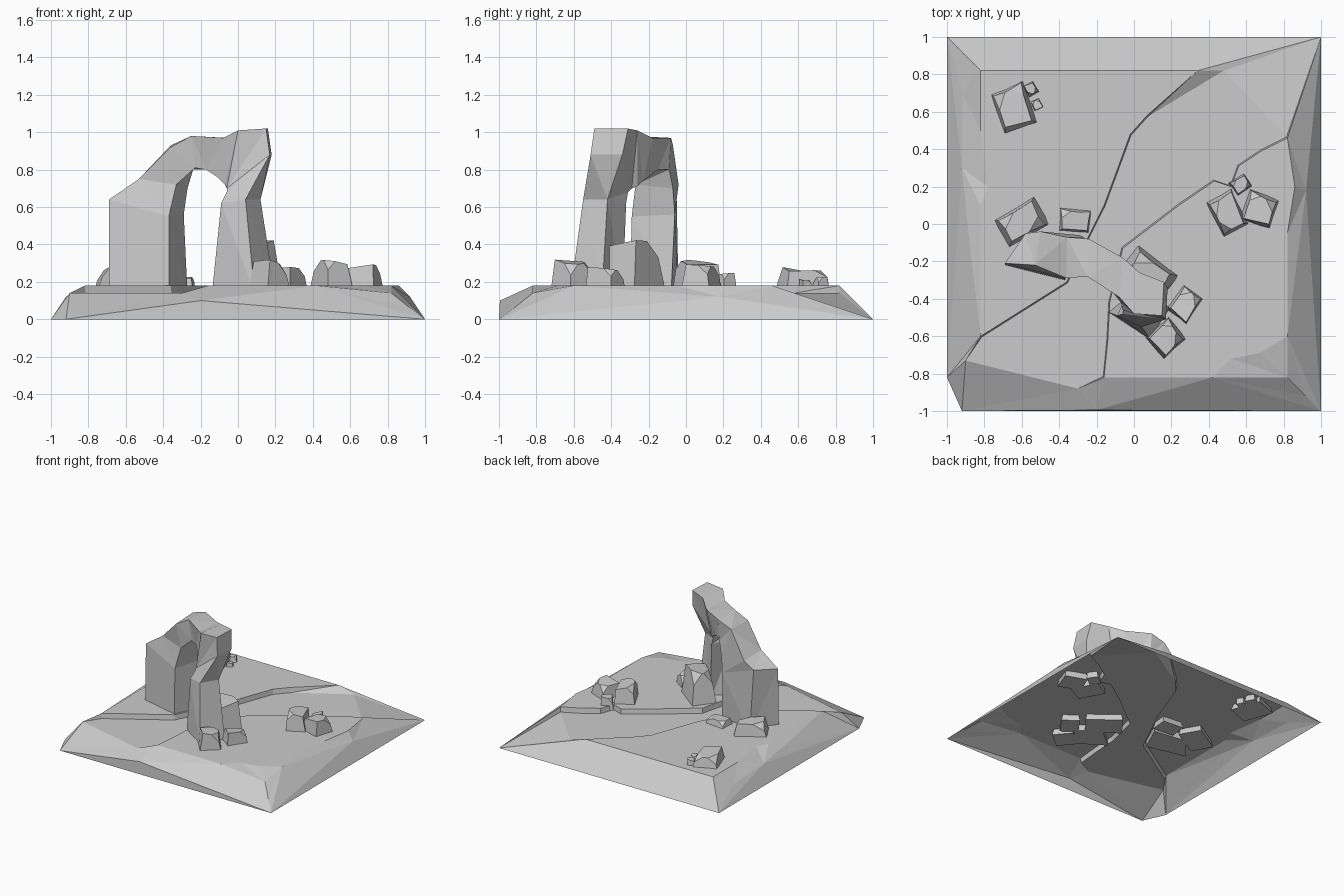
import bpy, bmesh, math, random
from mathutils import Vector, Matrix
from mathutils.geometry import delaunay_2d_cdt

default_cube = bpy.data.objects.get("Cube")
if default_cube:
    bpy.data.objects.remove(default_cube, do_unlink=True)

random.seed(4)
PLATEAU, PATH, BURIED = .18, .14, .13

# One stone colour for everything
stone = bpy.data.materials.new("grey_stone")
stone.use_nodes = True
stone_colour = (.6, .6, .6, 1)
stone.diffuse_color = stone_colour
stone.node_tree.nodes["Principled BSDF"].inputs["Base Color"].default_value = stone_colour


def finish(name, bm):
    """Turn a bmesh into a flat shaded stone object."""
    bmesh.ops.recalc_face_normals(bm, faces=bm.faces)
    mesh = bpy.data.meshes.new(name)
    bm.to_mesh(mesh)
    bm.free()
    mesh.materials.append(stone)
    obj = bpy.data.objects.new(name, mesh)
    bpy.context.collection.objects.link(obj)
    return obj


# Ground: break lines joined into a triangulated relief
points, breaks = [], []


def break_line(plan, height, closed=False):
    """Add a line of ground points; a point may carry its own height."""
    start = len(points)
    for p in plan:
        points.append(Vector((p[0], p[1], p[2] if len(p) > 2 else height)))
    breaks.extend((i, i + 1) for i in range(start, len(points) - 1))
    if closed:
        breaks.append((len(points) - 1, start))


def shifted(plan, dx, dy):
    return [(p[0] + dx, p[1] + dy) for p in plan]


break_line([(-1, -.82), (-.92, -1), (1, -1), (1, 1), (-1, 1)], 0, closed=True)

# Banks on both sides of the sunken path
left_bank = [(-.82, -.6), (-.36, -.31), (-.25, -.08), (-.16, .1),
             (-.02, .48), (.07, .58), (.34, .82)]
right_bank = [(.82, .46), (.68, .39), (.56, .31), (.52, .2), (.43, .23),
              (.24, .1), (-.06, -.13), (-.13, -.42), (-.14, -.62), (-.16, -.82)]
gap = .005
break_line(left_bank, PLATEAU)
break_line(shifted(left_bank[:-1], gap, -gap) + [(.48, .82)], PATH)
break_line(right_bank, PLATEAU)
break_line(shifted(right_bank, -gap, gap), PATH)

# Rims of the two plateaus and of the path
break_line([(.34, .82), (.2, .82), (.12, .72), (-.08, .72), (-.3, .82),
            (-.82, .82), (-.82, .5), (-.78, .2), (-.82, .1), (-.82, -.6)], PLATEAU)
break_line([(.82, .46), (.86, .2), (.82, -.05), (.82, -.6), (.67, -.69),
            (.52, -.72), (.42, -.82), (-.05, -.82), (-.16, -.82)], PLATEAU)
break_line([(-.9, -.73), (-.3, -.88), (-.2, -.995, .1)], PATH)
break_line([(.48, .82), (.8, .48)], PATH)

# Bumps on the outer slopes
for bump in [(.92, .18, .12), (.92, -.92, .06), (-.92, .3, .12),
             (-.92, .7, .1), (-.89, 0, PATH), (.82, -.82, PATH)]:
    break_line([bump], 0)

plan, _, faces, origin, _, _ = delaunay_2d_cdt(
    [p.to_2d() for p in points], breaks, [], 0, 1e-5)
bm = bmesh.new()
ground_verts = []
for position, sources in zip(plan, origin):
    height = points[sources[0]].z if sources else PLATEAU
    ground_verts.append(bm.verts.new((position.x, position.y, height)))
for face in faces:
    bm.faces.new([ground_verts[i] for i in face])
finish("ground", bm)

# Arch: four sided rings lofted up one leg, over and down the other.
# Each ring runs outer front, outer back, inner back, inner front.
rings = [
    [(-.69, -.22, BURIED), (-.55, -.04, BURIED), (-.27, -.08, BURIED), (-.37, -.3, BURIED)],
    [(-.69, -.21, .64), (-.58, -.05, .66), (-.29, -.06, .56), (-.37, -.29, .55)],
    [(-.53, -.22, .75), (-.5, -.04, .72), (-.27, -.07, .7), (-.33, -.27, .72)],
    [(-.36, -.29, .92), (-.36, -.07, .93), (-.24, -.09, .8), (-.23, -.27, .81)],
    [(-.25, -.28, .98), (-.24, -.08, .97), (-.17, -.15, .8), (-.17, -.3, .8)],
    [(-.08, -.39, .97), (-.06, -.18, .97), (-.08, -.23, .74), (-.11, -.37, .76)],
    [(0, -.48, 1.01), (.03, -.26, 1.01), (-.05, -.26, .71), (-.07, -.42, .72)],
    [(.15, -.49, 1.02), (.16, -.31, 1.02), (-.04, -.29, .7), (-.06, -.46, .7)],
    [(.17, -.51, .88), (.18, -.34, .88), (-.03, -.31, .68), (-.06, -.48, .68)],
    [(.04, -.55, .64), (.12, -.42, .64), (-.01, -.32, .62), (-.09, -.49, .62)],
    [(.09, -.62, BURIED), (.2, -.45, BURIED), (.02, -.34, BURIED), (-.14, -.47, BURIED)],
]
bm = bmesh.new()
loops = [[bm.verts.new(p) for p in ring] for ring in rings]
for lower, upper in zip(loops, loops[1:]):
    for i in range(4):
        j = (i + 1) % 4
        bm.faces.new((lower[i], lower[j], upper[j], upper[i]))
bm.faces.new(loops[0])
bm.faces.new(loops[-1])
bmesh.ops.triangulate(bm, faces=bm.faces)
finish("rock_arch", bm)


def boulder(name, x, y, width, depth, top, turn):
    """Tapered block with chipped upper corners, turned in degrees."""
    bm = bmesh.new()
    bmesh.ops.create_cube(bm, size=1)
    for v in bm.verts:
        if v.co.z > 0:
            v.co.x *= random.uniform(.6, .9)
            v.co.y *= random.uniform(.6, .9)
            v.co.z -= random.uniform(0, .2)
    upper = [v for v in bm.verts if v.co.z > 0]
    bmesh.ops.bevel(bm, geom=random.sample(upper, 2), offset=.28,
                    segments=1, affect='VERTICES')
    size = Matrix.Diagonal((width, depth, top - BURIED, 1))
    place = Matrix.Translation((x, y, (top + BURIED) / 2))
    spin = Matrix.Rotation(math.radians(turn), 4, 'Z')
    bmesh.ops.transform(bm, matrix=place @ spin @ size, verts=bm.verts)
    finish(name, bm)


# Loose boulders around the arch and on the plateaus
boulder("tall_arch_boulder", .07, -.27, .28, .2, .44, -38)
boulder("front_foot_boulder", .17, -.61, .17, .16, .32, 40)
boulder("side_foot_boulder", .27, -.43, .14, .17, .28, -35)
boulder("left_foot_boulder", -.6, .01, .27, .18, .3, 30)
boulder("flat_path_boulder", -.32, .02, .18, .14, .23, -5)
boulder("right_boulder", .5, .06, .16, .22, .33, 28)
boulder("right_outer_boulder", .67, .08, .18, .17, .3, -20)
boulder("right_small_boulder", .57, .21, .1, .09, .25, 35)
boulder("back_boulder", -.64, .62, .2, .25, .28, 20)
boulder("back_small_boulder", -.55, .72, .07, .08, .23, 30)
boulder("back_pebble", -.52, .64, .06, .06, .22, 25)
